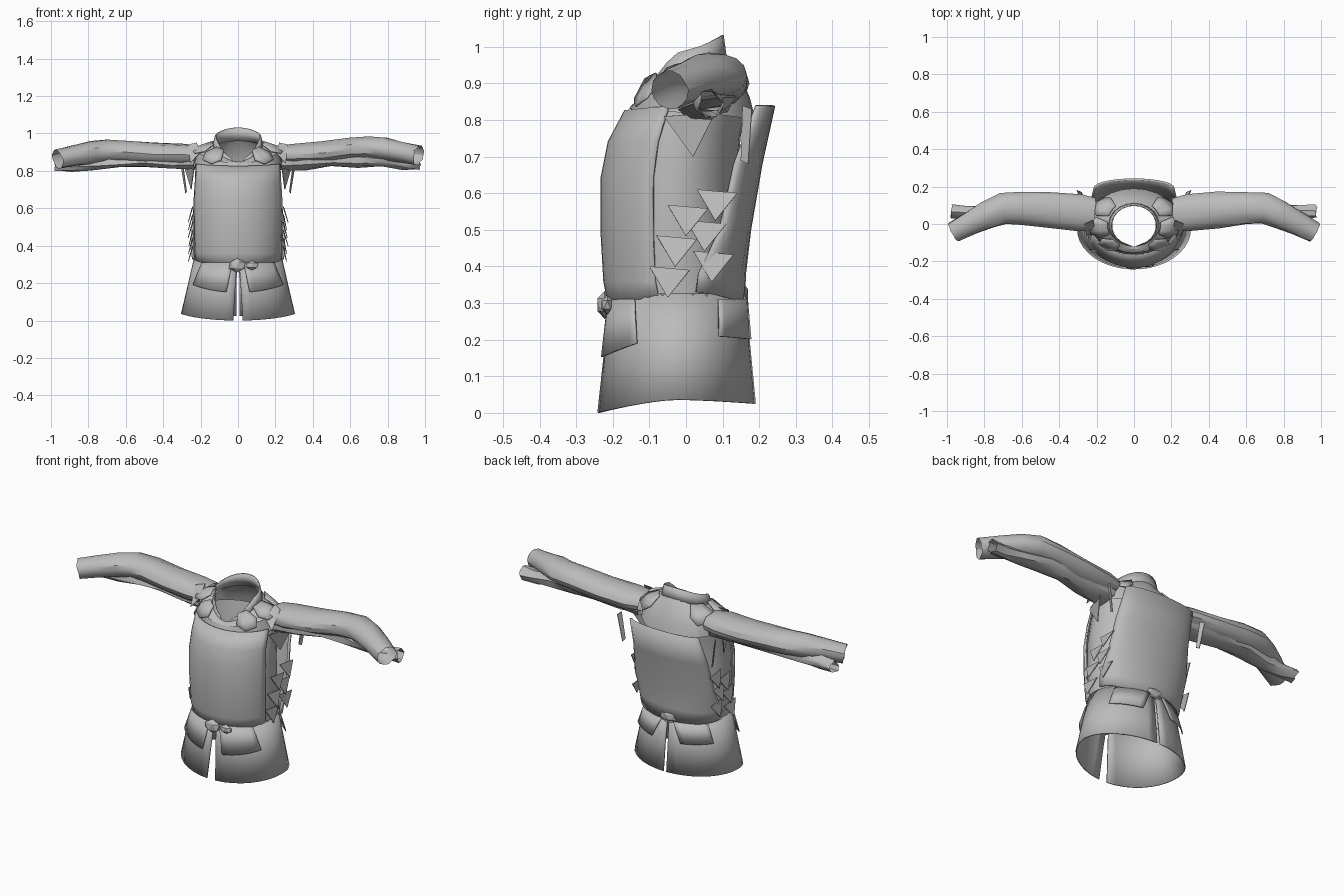
import bpy, bmesh, math, random
from mathutils import Vector

random.seed(4)
PI = math.pi
HALF = PI / 2

cube = bpy.data.objects.get("Cube")
if cube:
    bpy.data.objects.remove(cube, do_unlink=True)

grey = bpy.data.materials.new("plain grey")
grey.use_nodes = True
tone = (0.5, 0.5, 0.5, 1)
grey.diffuse_color = tone
grey.node_tree.nodes["Principled BSDF"].inputs["Base Color"].default_value = tone


def finish(name, bm, thickness=0, smooth=True):
    """Turn a bmesh into a named object, with optional sheet thickness."""
    bmesh.ops.recalc_face_normals(bm, faces=bm.faces)
    mesh = bpy.data.meshes.new(name)
    bm.to_mesh(mesh)
    bm.free()
    obj = bpy.data.objects.new(name, mesh)
    bpy.context.collection.objects.link(obj)
    mesh.materials.append(grey)
    if thickness:
        mod = obj.modifiers.new("thickness", 'SOLIDIFY')
        mod.thickness = thickness
        mod.offset = 0
    if smooth:
        bpy.ops.object.select_all(action='DESELECT')
        obj.select_set(True)
        bpy.context.view_layer.objects.active = obj
        bpy.ops.object.shade_smooth_by_angle(angle=math.radians(32))
    return obj


def bridge(bm, rows):
    """Join rows of points with quads."""
    grid = [[bm.verts.new(p) for p in row] for row in rows]
    for low, high in zip(grid, grid[1:]):
        for i in range(len(low) - 1):
            bm.faces.new((low[i], low[i + 1], high[i + 1], high[i]))
    bmesh.ops.remove_doubles(bm, verts=bm.verts, dist=0.0005)


def shell(name, rings, thickness=0, sides=16, side=1, grow=0):
    """Wrap a sheet round the body. Each ring: heights at the front, side and
    back; half width, front y, back y; start and end angle from the front."""
    rows = []
    for (zf, zs, zb), rx, yf, yb, a0, a1 in rings:
        row = []
        for i in range(sides + 1):
            a = a0 + (a1 - a0) * i / sides
            c = math.cos(a)
            z = zs + ((zf if c > 0 else zb) - zs) * abs(c) ** 1.5
            x = side * (rx + grow) * math.sin(a)
            y = (yf + yb) / 2 - ((yb - yf) / 2 + grow) * c
            row.append((x, y, z))
        rows.append(row)
    bm = bmesh.new()
    bridge(bm, rows)
    return finish(name, bm, thickness)


def flat(z):
    return (z, z, z)


def tube(name, path, side=1, sides=12, ragged=0, droop=0):
    """Open sleeve along a path of (x, y, z, depth radius, height radius)."""
    pts = [Vector(p[:3]) for p in path]
    rows = []
    for i, p in enumerate(pts):
        t = (pts[min(i + 1, len(pts) - 1)] - pts[max(i - 1, 0)]).normalized()
        u = Vector((-t.y, t.x, 0)).normalized()
        w = t.cross(u)
        drop = droop * min(1, max(0, (p.x - 0.25) * 2))
        row = []
        for k in range(sides):
            a = 2 * PI * k / sides
            q = p + u * path[i][3] * math.cos(a) + w * path[i][4] * math.sin(a)
            q += Vector([random.uniform(-ragged, ragged) for _ in range(3)])
            row.append((side * q.x, q.y, q.z - drop))
        rows.append(row + row[:1])
    bm = bmesh.new()
    bridge(bm, rows)
    return finish(name, bm)


def scrap(name, points, side=1):
    """Small flat torn piece."""
    bm = bmesh.new()
    bm.faces.new([bm.verts.new((side * x, y, z)) for x, y, z in points])
    return finish(name, bm, 0.004, False)


FULL = (0, 2 * PI)

# Body shirt under the plates
shell("shirt", [
    (flat(0.3), 0.235, -0.19, 0.15, *FULL),
    (flat(0.45), 0.24, -0.2, 0.14, *FULL),
    (flat(0.65), 0.235, -0.2, 0.14, *FULL),
    (flat(0.76), 0.23, -0.18, 0.15, *FULL),
    ((0.83, 0.84, 0.84), 0.225, -0.15, 0.165, *FULL)], sides=28)

# Shoulder yoke and raised collar with a low front
shell("yoke", [
    ((0.83, 0.82, 0.8), 0.24, -0.155, 0.19, *FULL),
    ((0.84, 0.91, 0.86), 0.225, -0.15, 0.175, *FULL),
    ((0.85, 0.93, 0.93), 0.17, -0.135, 0.145, *FULL),
    ((0.85, 0.94, 0.975), 0.125, -0.12, 0.11, *FULL)], sides=24)
shell("collar", [
    ((0.83, 0.93, 0.96), 0.135, -0.12, 0.11, 0.1, 2 * PI - 0.1),
    ((0.86, 0.99, 1.032), 0.12, -0.115, 0.1, 0.3, 2 * PI - 0.3)], 0.006, 20)

# Breastplate
A = 1.25
shell("breastplate", [
    ((0.27, 0.32, 0.3), 0.235, -0.205, 0.18, -A, A),
    (flat(0.36), 0.24, -0.222, 0.18, -A, A),
    (flat(0.5), 0.245, -0.23, 0.18, -A, A),
    (flat(0.64), 0.247, -0.23, 0.18, -A, A),
    (flat(0.74), 0.24, -0.21, 0.18, -A, A),
    ((0.825, 0.84, 0.84), 0.235, -0.165, 0.18, -A, A)], 0.008, 18)

# Backplate standing away from the shirt at the top
B = (HALF, 3 * HALF)
shell("backplate", [
    ((0.3, 0.33, 0.3), 0.24, -0.1, 0.155, *B),
    (flat(0.38), 0.247, -0.09, 0.158, *B),
    (flat(0.5), 0.243, 0.01, 0.172, *B),
    (flat(0.68), 0.225, 0.06, 0.203, *B),
    (flat(0.84), 0.21, 0.145, 0.238, *B)], 0.012, 14)

# Waist band
shell("waist_band", [
    (flat(0.295), 0.24, -0.205, 0.163, *FULL),
    (flat(0.325), 0.238, -0.205, 0.16, *FULL)], sides=28)

for side, label in ((1, "left"), (-1, "right")):
    # Flared skirt half, split at the front and the back
    shell(label + "_skirt", [
        ((0, 0.036, 0.025), 0.302, -0.24, 0.188, 0.085, PI - 0.03),
        (flat(0.18), 0.268, -0.22, 0.173, 0.055, PI - 0.03),
        (flat(0.325), 0.235, -0.2, 0.156, 0.02, PI - 0.02)], 0.006, 18, side)

    # Hip plates over the skirt
    hips = (("front", 0.12, 0.22, 0.9, 1.02), ("back", 0.15, 0.32, 0.95, 1.0))
    for end, inner, inner_low, outer, outer_low in hips:
        spans = [(inner, outer), (inner_low, outer_low)]
        if end == "back":
            spans = [(PI - b, PI - a) for a, b in spans]
        shell(f"{label}_{end}_hip_plate", [
            ((0.15, 0.215, 0.2), 0.277, -0.23, 0.182, *spans[1]),
            (flat(0.31), 0.242, -0.208, 0.164, *spans[0])],
            0.005, 8, side, 0.005)

    # Pointed shoulder lapels
    for i, (a, b) in enumerate(((0.45, 1.0), (1.05, 1.75), (1.8, 2.5))):
        shell(f"{label}_lapel_{i + 1}", [
            ((0.81, 0.915, 0.85), 0.24, -0.165, 0.185, a + 0.16, b - 0.12),
            ((0.845, 0.935, 0.9), 0.2, -0.15, 0.165, a, b),
            ((0.9, 0.955, 0.965), 0.137, -0.125, 0.125, a + 0.1, b - 0.1)],
            0.006, 3, side, 0.006)

    # Sleeve bent at the elbow
    droop = 0 if side > 0 else 0.02
    tube(label + "_sleeve", [
        (0.21, 0.055, 0.885, 0.085, 0.05),
        (0.29, 0.06, 0.888, 0.1, 0.058),
        (0.45, 0.075, 0.898, 0.096, 0.06),
        (0.6, 0.084, 0.915, 0.086, 0.062),
        (0.7, 0.083, 0.922, 0.084, 0.062),
        (0.78, 0.05, 0.918, 0.075, 0.06),
        (0.87, 0.005, 0.902, 0.064, 0.055),
        (0.965, -0.045, 0.882, 0.055, 0.052)], side, 14, 0.003, droop)

    # Ragged lining sleeve below, ending in a small cuff
    tube(label + "_lining", [
        (0.23, 0.05, 0.85, 0.075, 0.05),
        (0.36, 0.06, 0.85, 0.07, 0.042),
        (0.5, 0.07, 0.855, 0.06, 0.036),
        (0.64, 0.075, 0.86, 0.055, 0.04),
        (0.78, 0.06, 0.853, 0.045, 0.036),
        (0.89, 0.06, 0.845, 0.036, 0.035),
        (0.975, 0.065, 0.842, 0.034, 0.036)], side, 9, 0.008, droop / 2)

    # Torn side flaps between the plates
    for i in range(6):
        z = 0.35 + 0.042 * i
        y = (-0.05, 0.07, -0.03, 0.05, 0.0, 0.08)[i]
        tip = random.uniform(0.255, 0.268)
        scrap(f"{label}_side_flap_{i + 1}", [
            (0.24, y - 0.05, z + 0.05), (tip, y, z - 0.035),
            (0.246, y + 0.06, z + 0.04)], side)

    # Loose strap and pointed tab at the armpit
    scrap(label + "_armpit_strap", [
        (0.275, 0.15, 0.69), (0.28, 0.17, 0.68),
        (0.305, 0.18, 0.83), (0.295, 0.155, 0.84)], side)
    scrap(label + "_armpit_tab", [
        (0.235, -0.06, 0.81), (0.25, 0.02, 0.7), (0.285, 0.08, 0.82)], side)
    scrap(label + "_shoulder_tab", [
        (0.2, -0.05, 0.9), (0.255, -0.06, 0.84),
        (0.265, 0.0, 0.94), (0.22, 0.02, 0.95)], side)


# Belt knots at the front and back
def knot(name, centre, size):
    bm = bmesh.new()
    bmesh.ops.create_icosphere(bm, subdivisions=1, radius=1)
    bmesh.ops.scale(bm, vec=size, verts=bm.verts)
    bmesh.ops.translate(bm, vec=centre, verts=bm.verts)
    finish(name, bm, smooth=False)


knot("front_buckle", (-0.005, -0.222, 0.295), (0.05, 0.024, 0.038))
knot("front_knot", (0.075, -0.215, 0.295), (0.038, 0.018, 0.026))
knot("back_buckle", (0.0, 0.157, 0.325), (0.055, 0.014, 0.03))
